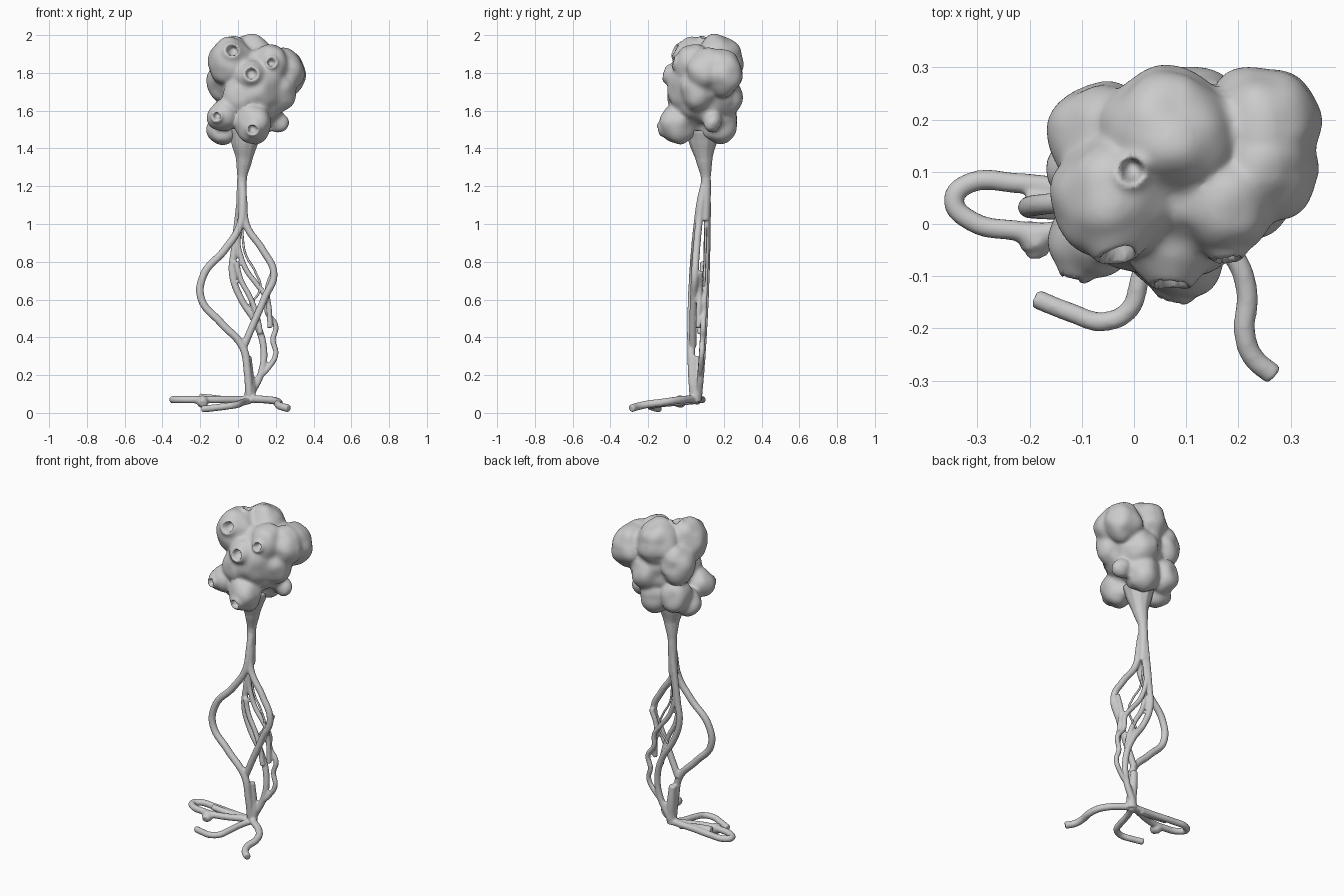
import bpy, bmesh, math
from mathutils import Vector, Matrix, noise

if "Cube" in bpy.data.objects:
    bpy.data.objects.remove(bpy.data.objects["Cube"])


def link(name, data):
    ob = bpy.data.objects.new(name, data)
    bpy.context.collection.objects.link(ob)
    return ob


def bake(ob):
    """Replace an object by its evaluated, smooth-shaded mesh."""
    dg = bpy.context.evaluated_depsgraph_get()
    dg.update()
    me = bpy.data.meshes.new_from_object(ob.evaluated_get(dg))
    for p in me.polygons:
        p.use_smooth = True
    name = ob.name
    bpy.data.objects.remove(ob)
    return link(name, me)


def fuse(ob, voxel, smooth):
    """Melt overlapping pieces into one skin."""
    m = ob.modifiers.new("fuse", 'REMESH')
    m.mode, m.voxel_size, m.use_smooth_shade = 'VOXEL', voxel, True
    s = ob.modifiers.new("soften", 'SMOOTH')
    s.iterations, s.factor = smooth, 0.5
    return bake(ob)


def tubes(name, paths):
    """Each path: a list of (x, y, z, radius)."""
    cu = bpy.data.curves.new(name, 'CURVE')
    cu.dimensions = '3D'
    cu.bevel_depth, cu.bevel_resolution = 1.0, 3
    cu.resolution_u, cu.use_fill_caps = 8, True
    for pts in paths:
        sp = cu.splines.new('BEZIER')
        sp.bezier_points.add(len(pts) - 1)
        for b, (x, y, z, r) in zip(sp.bezier_points, pts):
            b.co, b.radius = (x, y, z), r
            b.handle_left_type = b.handle_right_type = 'AUTO'
    return bake(link(name, cu))


def strand(r, z0, z1, depth, *xs):
    """Hanging strand: sideways sway at even heights, bowed in depth."""
    pts = []
    for i, x in enumerate(xs):
        z = z0 + (z1 - z0) * i / (len(xs) - 1)
        y = .055 + .042 * z + depth * math.sin(math.pi * min(z / 1.25, 1)) ** .6
        pts.append((x, y, z, r))
    return pts


def root(r, z0, z1, *xy):
    """Creeping root: plan path, sinking evenly from z0 to z1."""
    n = len(xy) - 1
    return [(x, y, z0 + (z1 - z0) * i / n, r) for i, (x, y) in enumerate(xy)]


# Lumpy head: overlapping lobes (x, y, z, radius), slightly taller than wide
lobes = [
    (-.04, .05, 1.86, .12), (.07, .17, 1.855, .13), (-.06, .17, 1.76, .105),
    (.245, .19, 1.80, .112), (.25, .11, 1.81, .105), (.09, .09, 1.72, .185),
    (.07, -.03, 1.78, .083), (.17, .04, 1.84, .10), (.08, -.04, 1.53, .098),
    (-.08, -.02, 1.57, .08), (-.085, .10, 1.50, .078), (.21, .14, 1.535, .055),
    (.08, .165, 1.54, .105), (.20, .07, 1.71, .11), (.12, .19, 1.68, .11),
    (.01, -.01, 1.68, .09), (-.06, .18, 1.56, .09),
]
bm = bmesh.new()
for x, y, z, r in lobes:
    bmesh.ops.create_icosphere(bm, subdivisions=4, radius=r, matrix=Matrix.Translation(
        (x, y, z)) @ Matrix.Diagonal((1, 1, 1.12, 1)))
me = bpy.data.meshes.new("head")
bm.to_mesh(me)
bm.free()
head = fuse(link("head", me), 0.008, 22)
# gentle organic unevenness
shift = [v.normal * .016 * noise.noise(v.co * 11) for v in head.data.vertices]
for v, s in zip(head.data.vertices, shift):
    v.co += s
head.data.update()
bpy.context.view_layer.update()


# Raised, hollow pores
def pore(aim, d, R):
    d = Vector(d).normalized()
    ok, c, _, _ = head.ray_cast(Vector(aim) + d, -d)
    if not ok:
        return
    for v in head.data.vertices:
        rel = v.co - c
        a = rel.dot(d)
        r = (rel - d * a).length
        if abs(a) < .09 and r < 3 * R:
            rim = .014 * math.exp(-((r - R) / (.6 * R)) ** 2)
            t = min(max((R * 1.05 - r) / (R * .5), 0), 1)
            v.co += d * (rim - .045 * t * t * (3 - 2 * t))


for x, z, R in [(-.025, 1.91, .033), (.07, 1.79, .034), (.17, 1.85, .024),
                (-.095, 1.585, .022), (.075, 1.53, .026)]:
    pore((x, 0, z), (x - .06, -.8, (z - 1.75) * .8), R)
pore((-.005, .11, 1.9), (0, -.1, 1), .024)

# Funnel neck, braided strands and foot
stalk = [
    [(.04, .09, 1.50, .095), (.035, .09, 1.43, .075), (.033, .095, 1.35, .047),
     (.022, .105, 1.25, .027), (.018, .10, 1.02, .027)],
    strand(.021, 1.25, .09, -.05, .02, .025, .01, -.07, -.18, -.195, -.09, .025, .05, .06),
    strand(.020, 1.25, .35, -.04, .02, .03, .045, .13, .19, .14, .085, .03),
    strand(.019, 1.25, .09, .022, .02, .01, -.005, -.02, -.03, .015, .095, .135, .125, .065),
    strand(.015, 1.05, .09, .018, .02, .01, 0, .015, .045, .1, .15, .155, .2, .185,
           .2, .16, .09, .065),
    strand(.015, .8, .42, .0, -.01, .015, .065, .10, .12),
    strand(.015, .75, .45, -.01, .188, .155, .165, .17),
    [(.05, .06, .30, .022), (.06, .06, .18, .027), (.065, .055, .12, .03), (.06, .05, .06, .032)],
]
# Spreading roots: a loop with a stub and a knob, then two free ones
roots = [
    root(.020, .07, .07, (.06, .055), (-.10, .065), (-.22, .078), (-.32, .076),
         (-.345, .045), (-.31, .005), (-.23, -.012), (-.16, -.015), (.04, .05)),
    root(.019, .06, .085, (0, .06), (-.09, .045), (-.205, .04)),
    [(-.22, -.012, .07, .02), (-.19, -.03, .06, .035), (-.185, -.062, .05, .02)],
    root(.019, .065, .02, (.06, .055), (.03, -.02), (.01, -.11), (-.01, -.165),
         (-.06, -.187), (-.12, -.17), (-.19, -.142)),
    root(.021, .075, .024, (.06, .05), (.19, -.06), (.216, -.13), (.212, -.21),
         (.228, -.255), (.268, -.29)),
]
fuse(tubes("stem_and_roots", stalk + roots), 0.006, 4)

# Fine tendril
tubes("tendril", [strand(.006, 1.02, .57, .012, .02, .025, .04, .09, .118, .06)])
